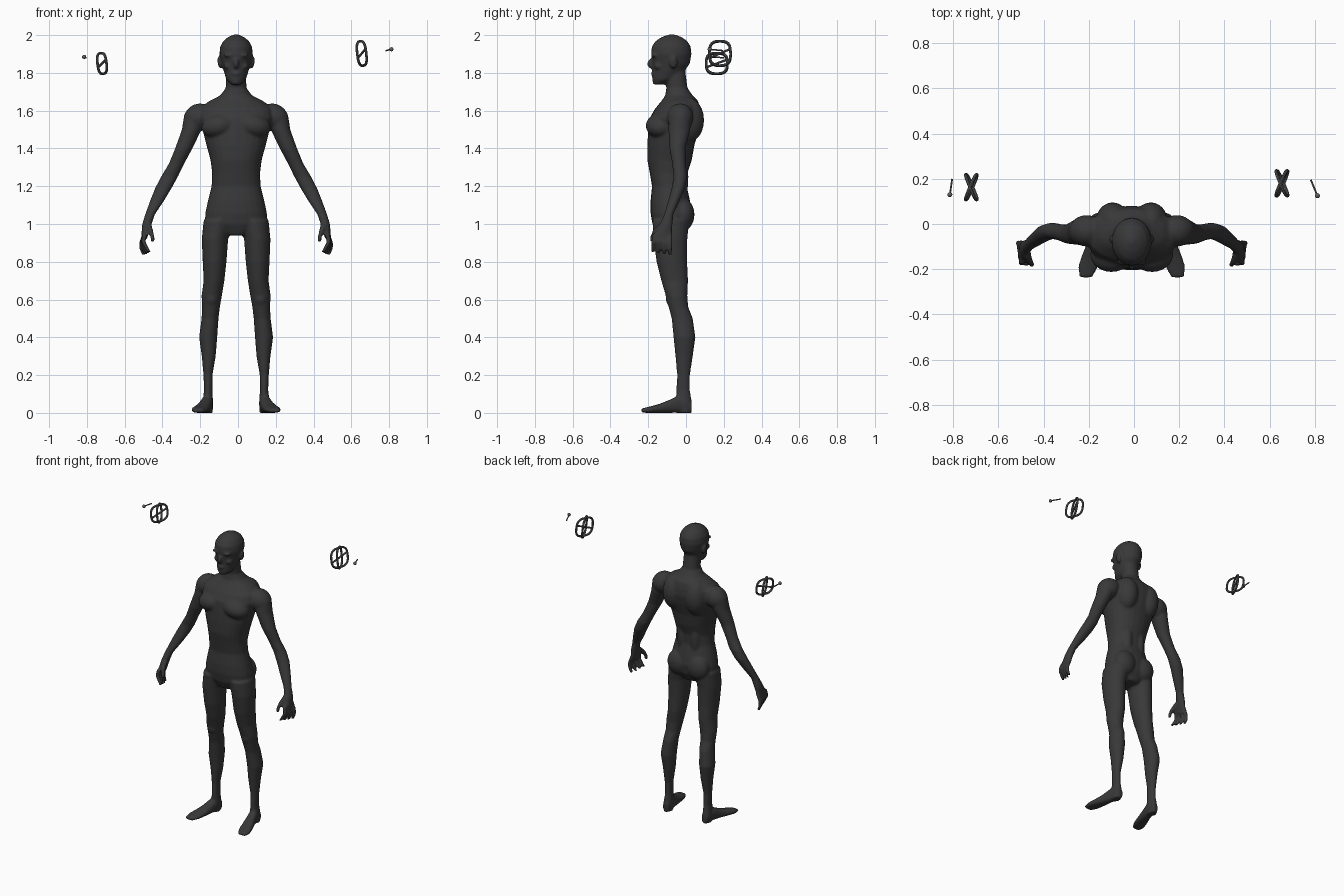
import bpy, bmesh, math
from mathutils import Matrix, Vector

if "Cube" in bpy.data.objects:
    bpy.data.objects.remove(bpy.data.objects["Cube"], do_unlink=True)

CENTRE_X = -.01
SEGMENTS = 24


def make_material(name, grey):
    material = bpy.data.materials.new(name)
    colour = (grey, grey, grey, 1)
    material.diffuse_color = colour
    material.use_nodes = True
    material.node_tree.nodes["Principled BSDF"].inputs["Base Color"].default_value = colour
    return material


charcoal = make_material("charcoal skin", .04)
steel = make_material("steel grey", .12)
bm = bmesh.new()


def loft(sections, power=2, along_y=False, side=1):
    """Closed skin through (station, x, other, radius_x, radius_other) sections."""
    loops = []
    for station, x, other, radius_x, radius_other in sections:
        loop = []
        for i in range(SEGMENTS):
            angle = math.tau * i / SEGMENTS
            c, s = math.cos(angle), math.sin(angle)
            u = x + radius_x * math.copysign(abs(c) ** (2 / power), c)
            v = other + radius_other * math.copysign(abs(s) ** (2 / power), s)
            point = (side * u, station, v) if along_y else (side * u, v, station)
            loop.append(bm.verts.new(point))
        loops.append(loop)
    faces = [bm.faces.new(loops[0]), bm.faces.new(loops[-1])]
    for lower, upper in zip(loops, loops[1:]):
        for i in range(SEGMENTS):
            j = (i + 1) % SEGMENTS
            faces.append(bm.faces.new((lower[i], lower[j], upper[j], upper[i])))
    bmesh.ops.recalc_face_normals(bm, faces=faces)


def muscle(location, radii, side=1, lean=0):
    """Ellipsoid that swells the skin; lean tilts it sideways."""
    x, y, z = location
    matrix = (Matrix.Translation((side * x, y, z))
              @ Matrix.Rotation(side * lean, 4, "Y")
              @ Matrix.Diagonal((*radii, 1)))
    bmesh.ops.create_uvsphere(bm, u_segments=SEGMENTS, v_segments=SEGMENTS // 2,
                              radius=1, matrix=matrix)


def centred(sections):
    return [(z, 0, y, radius_x, radius_y) for z, y, radius_x, radius_y in sections]


# Torso and neck
loft(centred([
    (.94, -.08, .06, .07), (1, -.078, .166, .1), (1.06, -.078, .163, .11),
    (1.12, -.083, .15, .105), (1.2, -.088, .13, .092), (1.27, -.092, .127, .1),
    (1.34, -.087, .136, .118), (1.42, -.08, .158, .125), (1.5, -.065, .178, .135),
    (1.56, -.056, .2, .137), (1.61, -.044, .195, .12), (1.65, -.033, .145, .098),
    (1.68, -.037, .085, .073), (1.72, -.048, .055, .056), (1.82, -.06, .052, .055),
]), power=2.2)

# Head
loft(centred([
    (1.738, -.142, .026, .032), (1.765, -.117, .052, .062), (1.81, -.093, .066, .085),
    (1.85, -.079, .077, .1), (1.9, -.078, .089, .107), (1.94, -.078, .084, .103),
    (1.97, -.077, .067, .083), (1.99, -.076, .042, .052), (2.003, -.075, .012, .015),
]))
muscle((0, -.185, 1.848), (.014, .02, .027))   # nose
muscle((0, -.172, 1.795), (.026, .014, .012))  # lips

for side in (-1, 1):
    # Face
    muscle((.034, -.168, 1.893), (.034, .016, .01), side)
    muscle((.045, -.145, 1.835), (.022, .024, .018), side)
    muscle((.087, -.066, 1.855), (.011, .021, .033), side, .15)

    # Chest, shoulder, back and hip muscles
    muscle((.09, -.135, 1.52), (.095, .078, .065), side, .2)
    muscle((.085, .01, 1.55), (.075, .086, .12), side)
    muscle((.2, -.03, 1.565), (.08, .07, .07), side, .6)
    muscle((.075, -.015, 1.05), (.078, .06, .085), side)
    muscle((.05, -.02, 1.25), (.035, .033, .14), side)

    # Arm
    loft([
        (1.58, .215, -.03, .06, .06), (1.5, .235, -.035, .052, .058),
        (1.4, .277, -.045, .046, .043), (1.32, .315, -.037, .041, .036),
        (1.25, .353, -.03, .045, .036), (1.19, .385, -.04, .044, .036),
        (1.12, .42, -.065, .037, .03), (1.05, .456, -.092, .026, .025),
        (1, .472, -.105, .025, .034), (.95, .482, -.12, .019, .045),
        (.92, .488, -.122, .015, .042),
    ], side=side)

    # Fingers and thumb
    for finger in range(4):
        y = -.085 - .026 * finger
        reach = .01 * finger
        loft([
            (.95, .483, y, .013, .014), (.905, .501 - reach / 3, y - reach / 4, .012, .013),
            (.87, .502 - reach, y - reach / 3, .011, .012),
            (.835 + reach / 2, .488 - reach, y - reach / 2, .01, .01),
        ], side=side)
    loft([
        (1, .465, -.125, .018, .02), (.965, .453, -.16, .014, .017),
        (.93, .443, -.178, .011, .013), (.905, .442, -.18, .01, .01),
    ], side=side)

    # Leg
    loft([
        (1.02, .095, -.08, .077, .098), (.92, .112, -.083, .07, .09),
        (.8, .114, -.075, .063, .081), (.7, .117, -.06, .055, .071),
        (.62, .129, -.05, .054, .057), (.56, .133, -.04, .047, .052),
        (.5, .138, -.02, .045, .056), (.4, .148, -.008, .048, .058),
        (.3, .145, -.01, .037, .046), (.2, .149, -.013, .024, .034),
        (.12, .148, -.015, .022, .036), (.05, .15, -.01, .029, .042),
        (0, .15, -.008, .026, .037),
    ], side=side)
    muscle((.13, -.08, .61), (.034, .028, .045), side)

    # Foot
    loft([
        (.03, .148, .032, .02, .031), (-.04, .155, .046, .031, .046),
        (-.09, .166, .034, .035, .034), (-.14, .18, .024, .041, .024),
        (-.19, .194, .017, .044, .017), (-.237, .203, .012, .028, .011),
    ], power=2.4, along_y=True, side=side)

# Merge every volume into one smooth skin
mesh = bpy.data.meshes.new("body")
bm.to_mesh(mesh)
bm.free()
body = bpy.data.objects.new("body", mesh)
bpy.context.collection.objects.link(body)
body.location.x = CENTRE_X
mesh.materials.append(charcoal)
remesh = body.modifiers.new("merge volumes", "REMESH")
remesh.mode = "VOXEL"
remesh.voxel_size = .007
remesh.use_smooth_shade = True
soften = body.modifiers.new("soften skin", "SMOOTH")
soften.factor = .5
soften.iterations = 5


def tube(name, points, radius, cyclic=False):
    """Round wire through the points, turned into a mesh."""
    curve = bpy.data.curves.new(name, "CURVE")
    curve.dimensions = "3D"
    curve.bevel_depth = radius
    curve.bevel_resolution = 2
    curve.use_fill_caps = True
    spline = curve.splines.new("POLY")
    spline.points.add(len(points) - 1)
    for target, point in zip(spline.points, points):
        target.co = (*point, 1)
    spline.use_cyclic_u = cyclic
    wire = bpy.data.objects.new(name, curve)
    bpy.context.collection.objects.link(wire)
    curve.materials.append(steel)
    bpy.ops.object.select_all(action="DESELECT")
    wire.select_set(True)
    bpy.context.view_layer.objects.active = wire
    bpy.ops.object.convert(target="MESH")
    bpy.ops.object.shade_smooth_by_angle()


def ring_pair(label, centre, height, lean):
    """Two crossing rounded wire rings with a slanted tie between them."""
    for name, turn in (("inner", -.4), ("outer", .4)):
        spin = Matrix.Rotation(lean, 3, "Y") @ Matrix.Rotation(turn, 3, "Z")
        points = []
        for i in range(SEGMENTS):
            angle = math.tau * i / SEGMENTS
            c, s = math.cos(angle), math.sin(angle)
            y = .061 * math.copysign(abs(c) ** .7, c)
            z = height * math.copysign(abs(s) ** .7, s)
            points.append(centre + spin @ Vector((0, y, z)))
        tube(f"{label}_{name}_ring", points, .007, cyclic=True)
    tie = Vector((.018, .05, height / 3))
    tube(f"{label}_tie", [centre - tie, centre + tie], .006)


def pin(label, tail, head):
    """Thin pin with a small round head."""
    tube(f"{label}_pin", [tail, head], .004)
    bpy.ops.mesh.primitive_uv_sphere_add(segments=12, ring_count=8, radius=.011, location=head)
    knob = bpy.context.object
    knob.name = f"{label}_pin_head"
    knob.data.materials.append(steel)
    bpy.ops.object.shade_smooth()


# Floating wire rings and pins beside the head
ring_pair("right", Vector((-.72, .163, 1.85)), .055, -.12)
ring_pair("left", Vector((.655, .18, 1.903)), .065, -.12)
pin("right", Vector((-.805, .2, 1.88)), Vector((-.815, .13, 1.885)))
pin("left", Vector((.783, .195, 1.918)), Vector((.812, .125, 1.925)))
